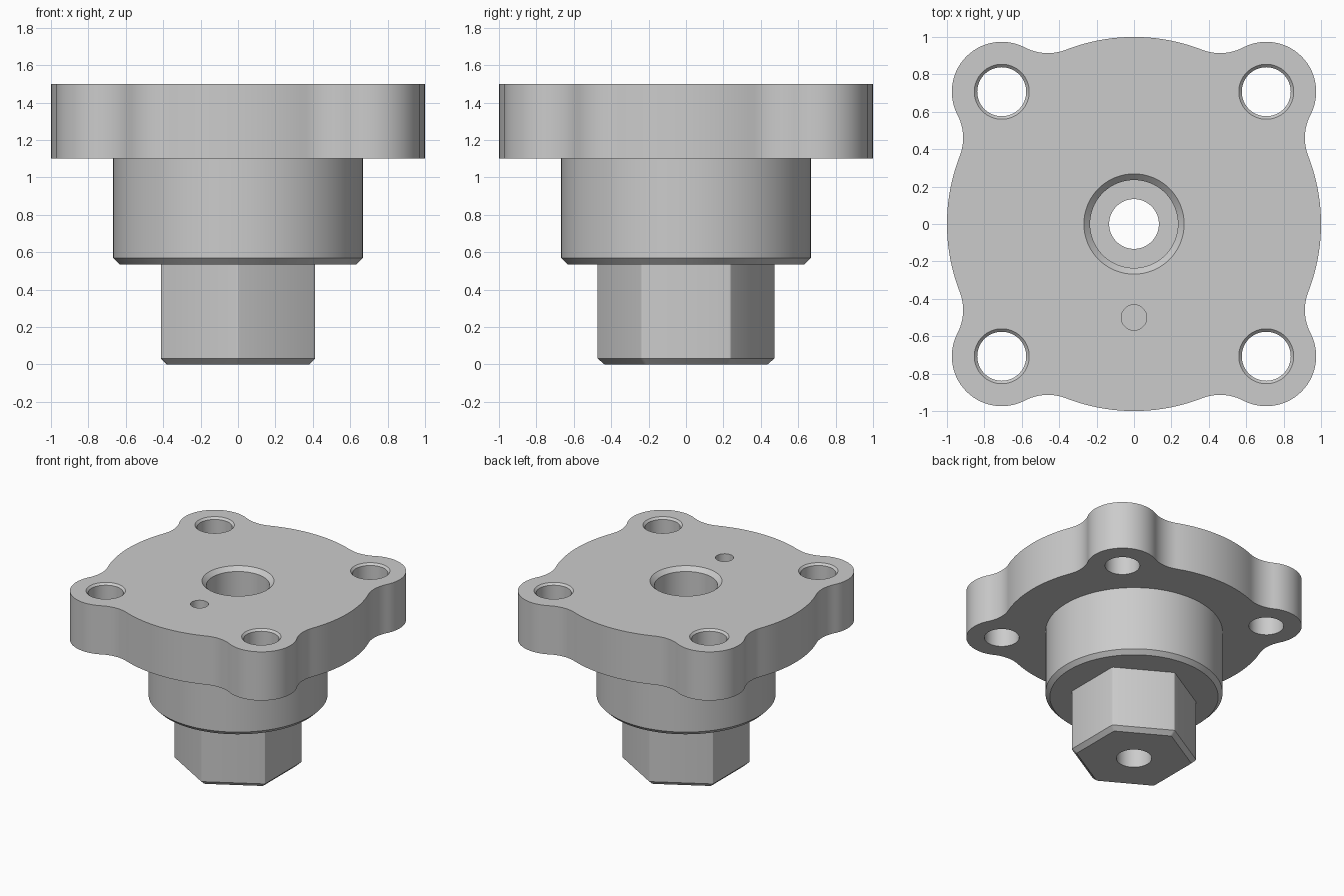
import bpy, bmesh
from math import cos, sin, acos, pi, radians, sqrt

cube = bpy.data.objects.get("Cube")
if cube:
    bpy.data.objects.remove(cube, do_unlink=True)

grey = bpy.data.materials.new("machined grey")
grey.use_nodes = True
colour = (0.6, 0.6, 0.6, 1)
grey.diffuse_color = colour
grey.node_tree.nodes["Principled BSDF"].inputs["Base Color"].default_value = colour


def arc(cx, cy, r, start, end, n, closed=False):
    """Points along an arc, leaving out the end unless closed."""
    steps = [start + (end - start) * i / n for i in range(n + closed)]
    return [(cx + r * cos(t), cy + r * sin(t)) for t in steps]


def circle(r, x=0, y=0, n=96):
    return arc(x, y, r, 0, 2 * pi, n)


def loft(name, rings):
    """Closed solid through (outline, z) rings, bottom to top."""
    bm = bmesh.new()
    loops = [[bm.verts.new((x, y, z)) for x, y in pts] for pts, z in rings]
    for low, high in zip(loops, loops[1:]):
        for i in range(len(low)):
            j = (i + 1) % len(low)
            bm.faces.new((low[i], low[j], high[j], high[i]))
    bm.faces.new(loops[0][::-1])
    bm.faces.new(loops[-1])
    mesh = bpy.data.meshes.new(name)
    bm.to_mesh(mesh)
    bm.free()
    mesh.materials.append(grey)
    obj = bpy.data.objects.new(name, mesh)
    bpy.context.collection.objects.link(obj)
    return obj


def flange_outline(lobe, fillet):
    """Unit disc with four round lobes blended in by concave fillets."""
    d1, d2 = 1 + fillet, lobe + fillet
    a = acos((d1 * d1 + 1 - d2 * d2) / (2 * d1))
    b = acos((d2 * d2 + 1 - d1 * d1) / (2 * d2))
    pts = []
    for k in range(4):
        t = pi / 4 + k * pi / 2
        pts += arc(0, 0, 1, t - pi / 2 + a, t - a, 20)
        pts += arc(d1 * cos(t - a), d1 * sin(t - a), fillet, t - a + pi, t + b, 12)
        pts += arc(cos(t), sin(t), lobe, t - pi + b, t + pi - b, 28)
        pts += arc(d1 * cos(t + a), d1 * sin(t + a), fillet, t - b, t + a - pi, 12)
    return pts


def hex_outline(apothem, r=0.02):
    """Hexagon with a corner towards the front and slightly eased corners."""
    d = (apothem - r) / cos(pi / 6)
    pts = []
    for k in range(6):
        t = pi / 6 + k * pi / 3
        pts += arc(d * cos(t), d * sin(t), r, t - pi / 6, t + pi / 6, 2, True)
    return pts


TOP, FLANGE_Z, COLLAR_Z, CHAMFER = 1.5, 1.1, 0.535, 0.033

# Solid parts
plate = flange_outline(0.267, 0.267)
flange = loft("flange", [(plate, FLANGE_Z), (plate, TOP)])
collar = loft("collar", [(circle(0.667 - CHAMFER), COLLAR_Z),
                         (circle(0.667), COLLAR_Z + CHAMFER),
                         (circle(0.667), FLANGE_Z)])
hex_drive = loft("hex_drive", [(hex_outline(0.413 - CHAMFER), 0),
                               (hex_outline(0.413), CHAMFER),
                               (hex_outline(0.413), COLLAR_Z)])

# Stepped centre bore with a countersunk mouth
bore = loft("bore_cutter", [(circle(0.133), -0.1), (circle(0.133), 0.6),
                            (circle(0.235), 0.6), (circle(0.235), TOP - CHAMFER),
                            (circle(0.235 + CHAMFER + 0.05), TOP + 0.05)])

# Countersunk bolt holes, one in each lobe, and a blind pin hole
flange_cutters = [bore]
for sx in (-1, 1):
    for sy in (-1, 1):
        x, y = sx / sqrt(2), sy / sqrt(2)
        flange_cutters.append(loft("bolt_hole_cutter", [
            (circle(0.131, x, y, 64), FLANGE_Z - 0.1),
            (circle(0.131, x, y, 64), TOP - 0.016),
            (circle(0.197, x, y, 64), TOP + 0.05)]))
pin = circle(0.068, 0, -0.5, 48)
flange_cutters.append(loft("pin_hole_cutter", [(pin, TOP - 0.27), (pin, TOP + 0.1)]))

# Cut the holes and shade each part
for part, cutters in ((flange, flange_cutters), (collar, [bore]), (hex_drive, [bore])):
    bpy.ops.object.select_all(action='DESELECT')
    part.select_set(True)
    bpy.context.view_layer.objects.active = part
    for cutter in cutters:
        cut = part.modifiers.new("hole", 'BOOLEAN')
        cut.operation = 'DIFFERENCE'
        cut.solver = 'EXACT'
        cut.object = cutter
        bpy.ops.object.modifier_apply(modifier=cut.name)
    bpy.ops.object.shade_smooth_by_angle(angle=radians(25))

for cutter in flange_cutters:
    bpy.data.objects.remove(cutter, do_unlink=True)
